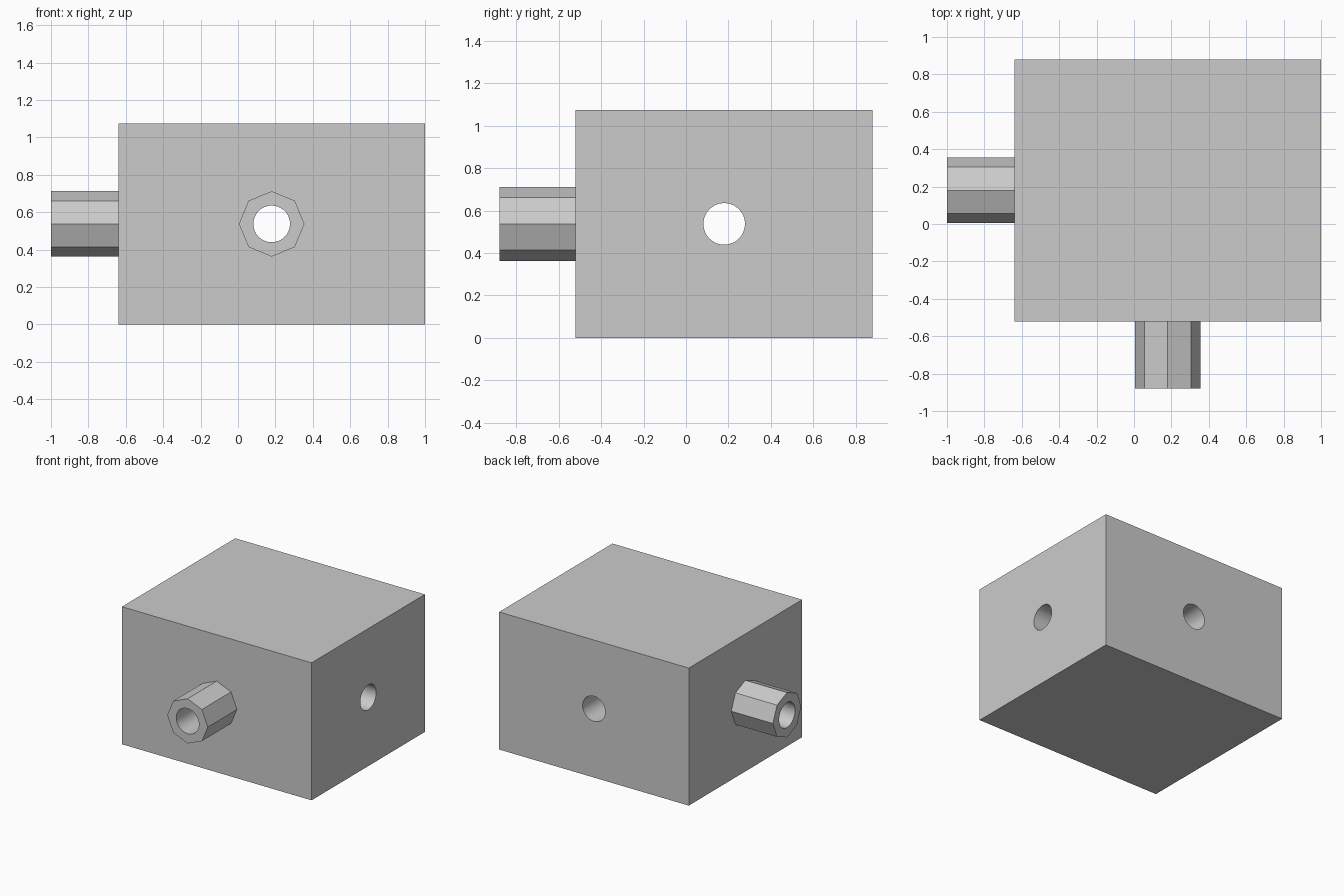
import bpy
import math
from mathutils import Vector

cube = bpy.data.objects.get("Cube")
if cube:
    bpy.data.objects.remove(cube, do_unlink=True)

grey = bpy.data.materials.new("plain grey")
grey.use_nodes = True
colour = (0.6, 0.6, 0.6, 1)
grey.diffuse_color = colour
grey.node_tree.nodes["Principled BSDF"].inputs["Base Color"].default_value = colour

# Main dimensions
LOW = Vector((-0.64, -0.52, 0))
HIGH = Vector((1, 0.88, 1.075))
CENTRE = (LOW + HIGH) / 2
PIPE_LENGTH = 0.36
PIPE_RADIUS = 0.175
BORE_RADIUS = 0.098


def cylinder(name, axis, start, end, radius, sides):
    """Cylinder through the block centre along x (axis 0) or y (axis 1)."""
    place = CENTRE.copy()
    place[axis] = (start + end) / 2
    turn = (0, math.pi / 2, 0) if axis == 0 else (math.pi / 2, 0, 0)
    bpy.ops.mesh.primitive_cylinder_add(vertices=sides, radius=radius, depth=end - start,
                                        location=place, rotation=turn)
    obj = bpy.context.object
    obj.name = name
    obj.data.materials.append(grey)
    return obj


def combine(target, tool, operation):
    """Apply a boolean and discard the tool object."""
    bpy.context.view_layer.objects.active = target
    mod = target.modifiers.new(operation.lower(), "BOOLEAN")
    mod.operation = operation
    mod.solver = "EXACT"
    mod.object = tool
    bpy.ops.object.modifier_apply(modifier=mod.name)
    bpy.data.objects.remove(tool, do_unlink=True)


# Solid block
bpy.ops.mesh.primitive_cube_add(size=1, location=CENTRE)
block = bpy.context.object
block.name = "block_with_pipes"
block.scale = HIGH - LOW
bpy.ops.object.transform_apply(location=False, rotation=False, scale=True)
block.data.materials.append(grey)

# Octagonal pipes on the right and front faces
for axis, name in enumerate(("right_pipe", "front_pipe")):
    pipe = cylinder(name, axis, LOW[axis] - PIPE_LENGTH, LOW[axis] + 0.1, PIPE_RADIUS, 8)
    combine(block, pipe, "UNION")

# Round bores crossing inside the block
for axis, name in enumerate(("side_bore", "front_bore")):
    bore = cylinder(name, axis, LOW[axis] - PIPE_LENGTH - 0.1, HIGH[axis] + 0.1, BORE_RADIUS, 48)
    combine(block, bore, "DIFFERENCE")

# Smooth bores, crisp corners
bpy.ops.object.select_all(action="DESELECT")
block.select_set(True)
bpy.context.view_layer.objects.active = block
bpy.ops.object.shade_smooth_by_angle(angle=math.radians(30))
